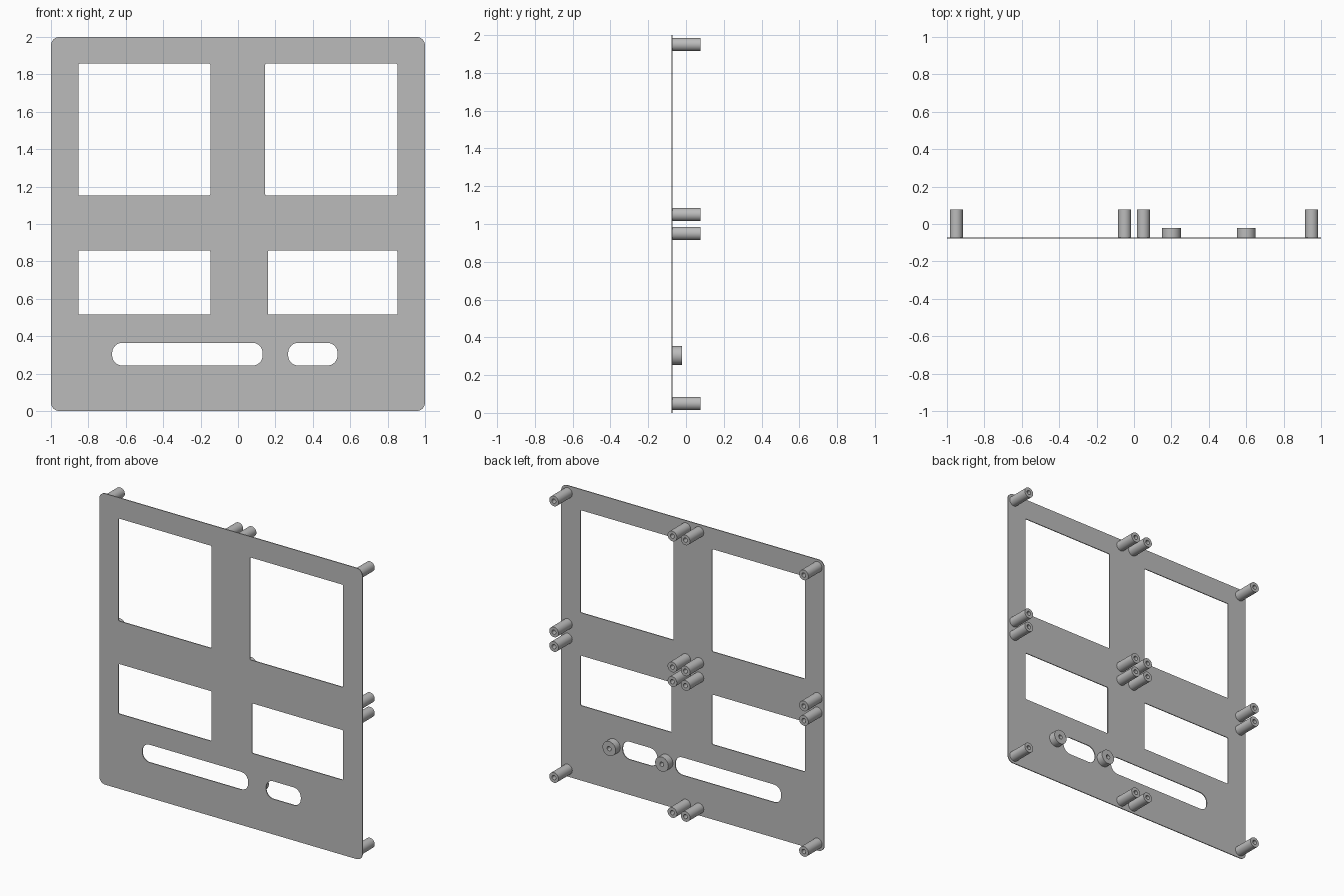
import bpy, bmesh, math
from mathutils import Matrix, Vector

cube = bpy.data.objects.get("Cube")
if cube:
    bpy.data.objects.remove(cube, do_unlink=True)

FRONT = -0.078      # front face of the panel
THICK = 0.006       # panel thickness
BACK = FRONT + THICK

grey = bpy.data.materials.new("plain grey")
grey.use_nodes = True
colour = (0.5, 0.5, 0.5, 1)
grey.diffuse_color = colour
grey.node_tree.nodes["Principled BSDF"].inputs["Base Color"].default_value = colour


def add_object(name, mesh):
    obj = bpy.data.objects.new(name, mesh)
    bpy.context.collection.objects.link(obj)
    mesh.materials.clear()
    mesh.materials.append(grey)
    return obj


def rounded_outline(curve, x0, x1, z0, z1, radius, steps):
    """Add a closed rounded rectangle to a flat curve."""
    corners = [(x1 - radius, z1 - radius), (x0 + radius, z1 - radius),
               (x0 + radius, z0 + radius), (x1 - radius, z0 + radius)]
    points = []
    for i, (cx, cz) in enumerate(corners):
        for s in range(steps + 1):
            a = math.pi / 2 * (i + s / steps)
            points.append((cx + radius * math.cos(a), cz + radius * math.sin(a)))
    spline = curve.splines.new("POLY")
    spline.points.add(len(points) - 1)
    for p, (x, z) in zip(spline.points, points):
        p.co = (x, z, 0, 1)
    spline.use_cyclic_u = True


def build_panel():
    """Thin rounded panel with four windows and two slots."""
    curve = bpy.data.curves.new("panel_outline", "CURVE")
    curve.dimensions = "2D"
    curve.fill_mode = "BOTH"
    curve.extrude = THICK / 2
    rounded_outline(curve, -1, 1, 0, 2, 0.045, 8)
    for x0, x1, z0, z1 in [(-0.853, -0.148, 1.153, 1.857), (0.145, 0.852, 1.153, 1.857),
                           (-0.853, -0.148, 0.515, 0.858), (0.16, 0.852, 0.515, 0.858)]:
        rounded_outline(curve, x0, x1, z0, z1, 0.006, 3)
    for x0, x1 in [(-0.673, 0.132), (0.268, 0.532)]:
        rounded_outline(curve, x0, x1, 0.243, 0.365, 0.055, 8)
    helper = bpy.data.objects.new("panel_outline", curve)
    bpy.context.collection.objects.link(helper)
    graph = bpy.context.evaluated_depsgraph_get()
    mesh = bpy.data.meshes.new_from_object(helper.evaluated_get(graph))
    bpy.data.objects.remove(helper)
    # stand the panel upright
    mesh.transform(Matrix.Translation((0, FRONT + THICK / 2, 0))
                   @ Matrix.Rotation(math.pi / 2, 4, "X"))
    add_object("panel", mesh)


def hollow_post_mesh(name, outer, bore, length):
    """Round post along +y with a blind screw bore in its free end."""
    bm = bmesh.new()
    profile = [(0, 0.004), (bore, 0.004), (bore, length), (outer, length), (outer, 0)]
    verts = [bm.verts.new((r, y, 0)) for r, y in profile]
    edges = [bm.edges.new(pair) for pair in zip(verts, verts[1:])]
    bmesh.ops.spin(bm, geom=verts + edges, cent=(0, 0, 0), axis=(0, 1, 0),
                   angle=2 * math.pi, steps=32)
    bmesh.ops.remove_doubles(bm, verts=bm.verts, dist=0.0001)
    bmesh.ops.recalc_face_normals(bm, faces=bm.faces)
    # the outer wall must face outwards
    wall = max(bm.faces, key=lambda f: Vector((f.calc_center_median().x, 0)).length)
    if wall.normal.dot(Vector((wall.calc_center_median().x, 0, wall.calc_center_median().z))) < 0:
        bmesh.ops.reverse_faces(bm, faces=bm.faces)
    for face in bm.faces:
        face.smooth = abs(face.normal.y) < 0.5
    for edge in bm.edges:
        edge.smooth = edge.calc_face_angle(0) < math.radians(40)
    mesh = bpy.data.meshes.new(name)
    bm.to_mesh(mesh)
    bm.free()
    return mesh


build_panel()

# mounting posts at the corners of each quarter of the panel
post = hollow_post_mesh("mounting_post", 0.035, 0.015, 0.15)
for x in (-0.95, -0.05, 0.05, 0.95):
    for z in (0.05, 0.95, 1.05, 1.95):
        add_object("mounting_post", post).location = (x, BACK, z)

# short bosses either side of the small slot
boss = hollow_post_mesh("slot_boss", 0.05, 0.015, 0.05)
for x in (0.2, 0.6):
    add_object("slot_boss", boss).location = (x, BACK, 0.304)
